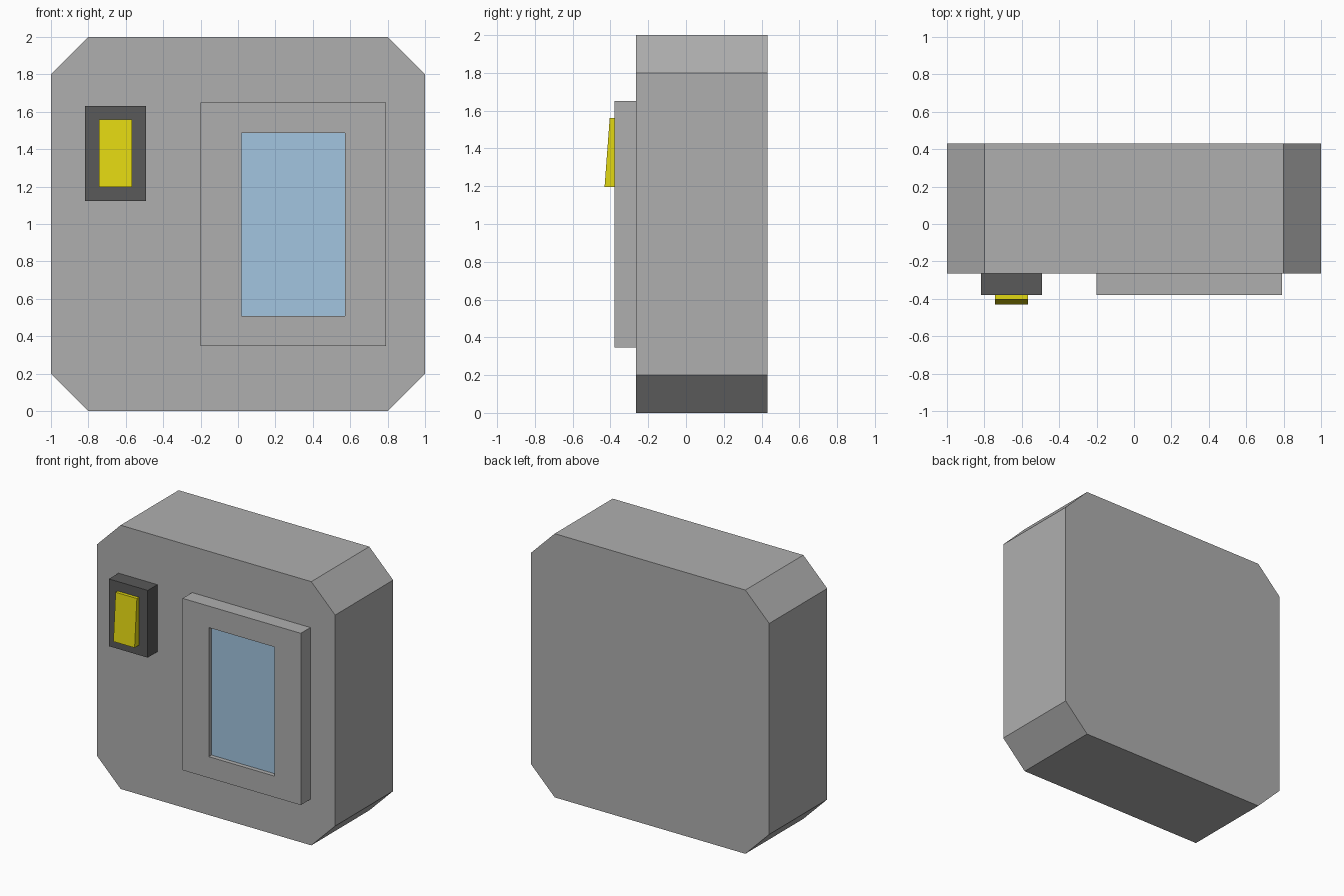
import bpy, bmesh

if "Cube" in bpy.data.objects:
    bpy.data.objects.remove(bpy.data.objects["Cube"])


def material(name, rgb):
    m = bpy.data.materials.new(name)
    m.diffuse_color = (*rgb, 1)
    m.use_nodes = True
    m.node_tree.nodes["Principled BSDF"].inputs["Base Color"].default_value = m.diffuse_color
    return m


GREY = material("grey_casing", (0.429, 0.429, 0.429))
DARK = material("dark_grey", (0.1, 0.1, 0.1))
YELLOW = material("yellow", (0.768, 0.686, 0.006))
BLUE = material("pale_blue_glass", (0.361, 0.558, 0.745))


def finish(name, bm, mat):
    bmesh.ops.recalc_face_normals(bm, faces=bm.faces)
    me = bpy.data.meshes.new(name)
    bm.to_mesh(me)
    bm.free()
    me.materials.append(mat)
    ob = bpy.data.objects.new(name, me)
    bpy.context.collection.objects.link(ob)
    return ob


def rect(x0, x1, z0, z1):
    return [(x0, z0), (x1, z0), (x1, z1), (x0, z1)]


def prism(name, outline, front, back, mat):
    """Extrude an x/z outline along y; front may be a function of z."""
    bm = bmesh.new()
    depth = front if callable(front) else (lambda z: front)
    a = [bm.verts.new((x, depth(z), z)) for x, z in outline]
    b = [bm.verts.new((x, back, z)) for x, z in outline]
    bm.faces.new(a)
    bm.faces.new(b[::-1])
    n = len(a)
    for i in range(n):
        j = (i + 1) % n
        bm.faces.new((a[i], b[i], b[j], a[j]))
    return finish(name, bm, mat)


def ring(name, outer, inner, front, back, mat):
    """Rectangular frame with an opening through it."""
    bm = bmesh.new()
    loops = [[bm.verts.new((x, y, z)) for x, z in pts]
             for pts, y in ((outer, front), (outer, back), (inner, back), (inner, front))]
    for k in range(4):
        p, q = loops[k], loops[(k + 1) % 4]
        for i in range(4):
            j = (i + 1) % 4
            bm.faces.new((p[i], q[i], q[j], p[j]))
    return finish(name, bm, mat)


FACE, RAISED = -0.264, -0.379

# Main casing with four chamfered corners
c = 0.2
octagon = [(-1 + c, 0), (1 - c, 0), (1, c), (1, 2 - c),
           (1 - c, 2), (-1 + c, 2), (-1, 2 - c), (-1, c)]
prism("casing", octagon, FACE, 0.431, GREY)

# Raised window frame and its slightly recessed pane
window = rect(0.02, 0.572, 0.508, 1.487)
ring("window_frame", rect(-0.2, 0.792, 0.347, 1.65), window, RAISED, FACE, GREY)
prism("window_pane", window, RAISED + 0.033, FACE, BLUE)

# Switch housing and its tilted rocker
prism("switch_housing", rect(-0.818, -0.492, 1.122, 1.632), RAISED, FACE, DARK)
z0, z1 = 1.197, 1.56
prism("switch_rocker", rect(-0.744, -0.566, z0, z1),
      lambda z: -0.431 + 0.027 * (z - z0) / (z1 - z0), RAISED, YELLOW)
